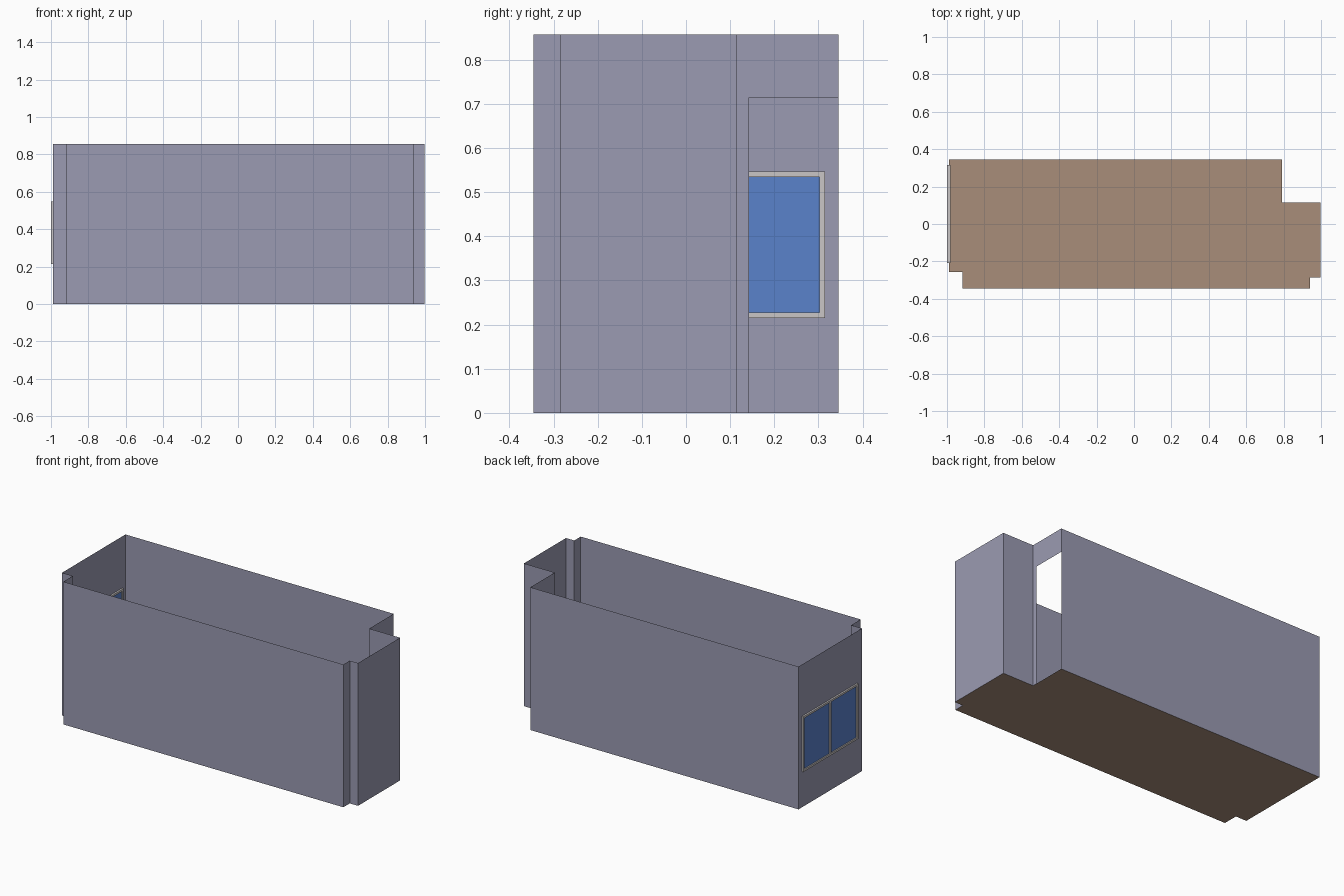
import bpy
import bmesh
from mathutils import Vector

if "Cube" in bpy.data.objects:
    bpy.data.objects.remove(bpy.data.objects["Cube"])

HEIGHT = 0.857
# room outline, counter-clockwise from the front left corner
OUTLINE = [(-0.918, -0.346), (0.942, -0.346), (0.942, -0.285), (0.997, -0.285),
           (0.997, 0.114), (0.792, 0.114), (0.792, 0.346), (-0.99, 0.346),
           (-0.99, -0.256), (-0.918, -0.256)]
DOOR = (0.143, 0.346, 0.0, 0.715)        # y0, y1, z0, z1
WINDOW = (-0.208, 0.315, 0.215, 0.547)


def material(name, color):
    m = bpy.data.materials.new(name)
    m.diffuse_color = (*color, 1)
    m.use_nodes = True
    m.node_tree.nodes["Principled BSDF"].inputs["Base Color"].default_value = m.diffuse_color
    return m


WALL = material("lavender grey wall", (0.328, 0.328, 0.445))
FLOOR = material("brown floor", (0.392, 0.27, 0.195))
FRAME = material("pale frame", (0.59, 0.565, 0.565))
GLASS = material("blue glass", (0.102, 0.223, 0.597))


def finish(name, bm, mat):
    bmesh.ops.remove_doubles(bm, verts=bm.verts, dist=1e-5)
    mesh = bpy.data.meshes.new(name)
    bm.to_mesh(mesh)
    bm.free()
    mesh.materials.append(mat)
    obj = bpy.data.objects.new(name, mesh)
    bpy.context.collection.objects.link(obj)
    return obj


def add_wall(bm, a, b, hole=None):
    """Thin upright sheet from a to b; hole = (y0, y1, z0, z1) on walls along y."""
    a, b = Vector(a), Vector(b)
    panels = [(0, 1, 0, HEIGHT)]
    if hole:
        t0, t1 = sorted((y - a.y) / (b.y - a.y) for y in hole[:2])
        z0, z1 = hole[2:]
        panels = [(0, t0, 0, HEIGHT), (t1, 1, 0, HEIGHT),
                  (t0, t1, 0, z0), (t0, t1, z1, HEIGHT)]
    for s, e, lo, hi in panels:
        if e - s < 1e-4 or hi - lo < 1e-4:
            continue
        p, q = a.lerp(b, s), a.lerp(b, e)
        bm.faces.new([bm.verts.new((*v, z)) for v, z in
                      ((p, lo), (q, lo), (q, hi), (p, hi))])


def add_box(bm, x0, x1, y0, y1, z0, z1):
    verts = bmesh.ops.create_cube(bm, size=1)["verts"]
    for v in verts:
        v.co = ((x0 + x1) / 2 + v.co.x * (x1 - x0),
                (y0 + y1) / 2 + v.co.y * (y1 - y0),
                (z0 + z1) / 2 + v.co.z * (z1 - z0))


# floor
bm = bmesh.new()
bm.faces.new([bm.verts.new((x, y, 0)) for x, y in OUTLINE])
finish("floor", bm, FLOOR)

# walls, with a doorway in the step and a window opening on the left
bm = bmesh.new()
holes = {5: DOOR, 7: WINDOW}
for i, p in enumerate(OUTLINE):
    add_wall(bm, p, OUTLINE[(i + 1) % len(OUTLINE)], holes.get(i))
finish("walls", bm, WALL)

# window frame: four bars and a centre post
y0, y1, z0, z1 = WINDOW
T = 0.012
mid = (y0 + y1) / 2
X0, X1 = -1.0, -0.98
bm = bmesh.new()
add_box(bm, X0, X1, y0, y1, z0, z0 + T)
add_box(bm, X0, X1, y0, y1, z1 - T, z1)
for y in (y0, mid - T / 2, y1 - T):
    add_box(bm, X0, X1, y, y + T, z0 + T, z1 - T)
finish("window_frame", bm, FRAME)

# two glass panes
for name, a, b in (("front_pane", y0 + T, mid - T / 2),
                   ("back_pane", mid + T / 2, y1 - T)):
    bm = bmesh.new()
    add_box(bm, -0.993, -0.987, a, b, z0 + T, z1 - T)
    finish(name, bm, GLASS)
